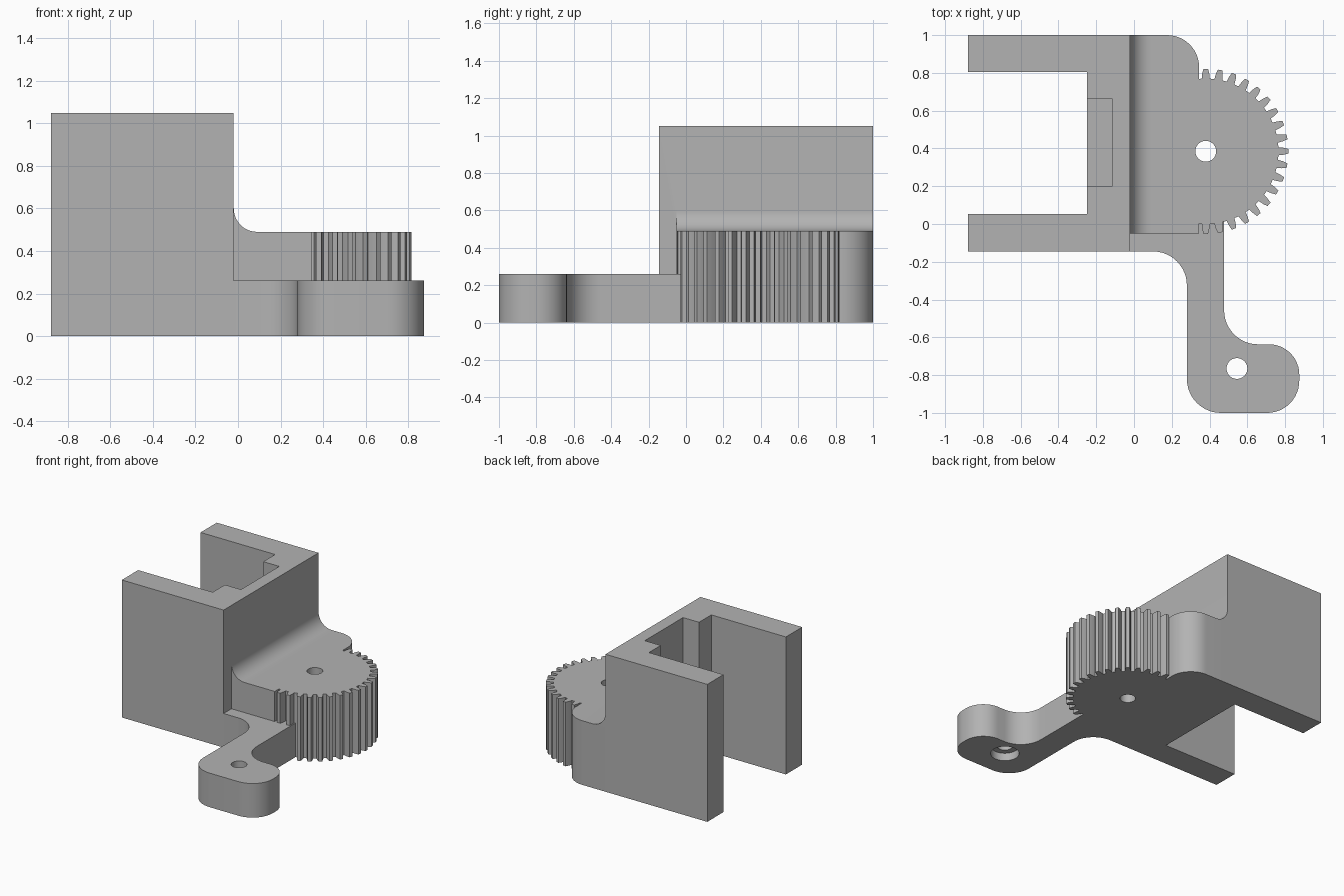
import bpy, bmesh, math
from mathutils import Vector

cube = bpy.data.objects.get("Cube")
if cube:
    bpy.data.objects.remove(cube, do_unlink=True)

grey = bpy.data.materials.new("plain grey")
grey.use_nodes = True
grey.diffuse_color = (0.45, 0.45, 0.45, 1)
grey.node_tree.nodes["Principled BSDF"].inputs["Base Color"].default_value = (0.45, 0.45, 0.45, 1)


def prism(name, outline, low, high, axis="z"):
    """Extrude an outline along z, or an x-z outline along y."""
    bm = bmesh.new()
    place = (lambda a, b: (a, b, low)) if axis == "z" else (lambda a, b: (a, low, b))
    face = bm.faces.new([bm.verts.new(place(*p)) for p in outline])
    moved = bmesh.ops.extrude_face_region(bm, geom=[face])["geom"]
    shift = Vector((0, 0, high - low)) if axis == "z" else Vector((0, high - low, 0))
    bmesh.ops.translate(bm, vec=shift, verts=[v for v in moved if isinstance(v, bmesh.types.BMVert)])
    bmesh.ops.recalc_face_normals(bm, faces=bm.faces[:])
    mesh = bpy.data.meshes.new(name)
    bm.to_mesh(mesh)
    bm.free()
    mesh.materials.append(grey)
    obj = bpy.data.objects.new(name, mesh)
    bpy.context.collection.objects.link(obj)
    return obj


def rounded(corners, steps=12):
    """Turn (x, y, radius) corners into an outline with tangent arcs."""
    pts = []
    for i, (x, y, r) in enumerate(corners):
        c = Vector((x, y))
        if not r:
            pts.append(c)
            continue
        to_prev = (Vector(corners[i - 1][:2]) - c).normalized()
        to_next = (Vector(corners[(i + 1) % len(corners)][:2]) - c).normalized()
        centre = c + r * (to_prev + to_next)   # right-angle corners only
        for k in range(steps + 1):
            a = math.pi / 2 * k / steps
            pts.append(centre - r * (to_next * math.cos(a) + to_prev * math.sin(a)))
    return pts


def circle(x, y, r, n=40):
    return [(x + r * math.cos(math.tau * k / n), y + r * math.sin(math.tau * k / n)) for k in range(n)]


def combine(target, other, operation):
    other.hide_render = True
    mod = target.modifiers.new(operation, "BOOLEAN")
    mod.operation, mod.solver, mod.object = operation, "EXACT", other
    bpy.ops.object.select_all(action="DESELECT")
    target.select_set(True)
    bpy.context.view_layer.objects.active = target
    bpy.ops.object.modifier_apply(modifier=mod.name)
    bpy.data.objects.remove(other, do_unlink=True)


FRONT, BACK, WALL = -0.145, 1.0, -0.02
GX, GY, ROOT, TIP = 0.38, 0.385, 0.385, 0.437
STEP_Z, GEAR_Z, TOP_Z = 0.26, 0.49, 1.05

# U-shaped holder with a pocket in its inner wall
holder = prism("gear_bracket", [
    (-0.88, FRONT), (WALL, FRONT), (WALL, BACK), (-0.88, BACK),
    (-0.88, 0.805), (-0.25, 0.805), (-0.25, 0.052), (-0.88, 0.052)], 0, TOP_Z)
pocket = prism("pocket_cutter", [(-0.4, 0.2), (-0.115, 0.2), (-0.115, 0.662), (-0.4, 0.662)], STEP_Z, 1.2)
combine(holder, pocket, "DIFFERENCE")

# Half gear growing out of the holder
teeth = []
for i in range(19):
    for offset, radius in ((-3.2, ROOT), (-2.6, 0.412), (-1.6, TIP), (1.6, TIP), (2.6, 0.412), (3.2, ROOT)):
        a = math.radians(-90 + 10 * i + offset)
        teeth.append((GX + radius * math.cos(a), GY + radius * math.sin(a), 0))
EDGE = 0.345
drop = math.sqrt(ROOT ** 2 - (GX - EDGE) ** 2)
outline = [(-0.1, -0.05, 0), (EDGE, -0.05, 0), (EDGE, GY - drop, 0)] + teeth
outline += [(EDGE, GY + drop, 0), (EDGE, BACK, 0.17), (-0.1, BACK, 0)]
combine(holder, prism("half_gear", rounded(outline), 0, GEAR_Z), "UNION")

# Fillet between the wall and the gear top
R = 0.11
curve = [(WALL + R - R * math.sin(a), GEAR_Z + R - R * math.cos(a))
         for a in (math.pi / 2 * k / 12 for k in range(13))]
fillet = [(-0.1, GEAR_Z + R), (-0.1, 0.4), (WALL + R, 0.4)] + curve
combine(holder, prism("fillet", fillet, -0.05, BACK, "y"), "UNION")

# Low lever arm with a rounded foot
lever = rounded([
    (-0.1, FRONT, 0), (0.28, FRONT, 0.18), (0.28, -1, 0.18), (0.875, -1, 0.17),
    (0.875, -0.637, 0.16), (0.477, -0.637, 0.18), (0.477, 0.1, 0), (-0.1, 0.1, 0)])
combine(holder, prism("lever", lever, 0, STEP_Z), "UNION")

# Pivot hole, lever hole and the recess beneath it
for x, y, r, top in ((GX, GY, 0.055, 1), (0.545, -0.765, 0.055, 1), (0.545, -0.765, 0.1, 0.06)):
    combine(holder, prism("hole_cutter", circle(x, y, r), -0.1, top), "DIFFERENCE")

bpy.ops.object.shade_smooth_by_angle(angle=math.radians(20))
